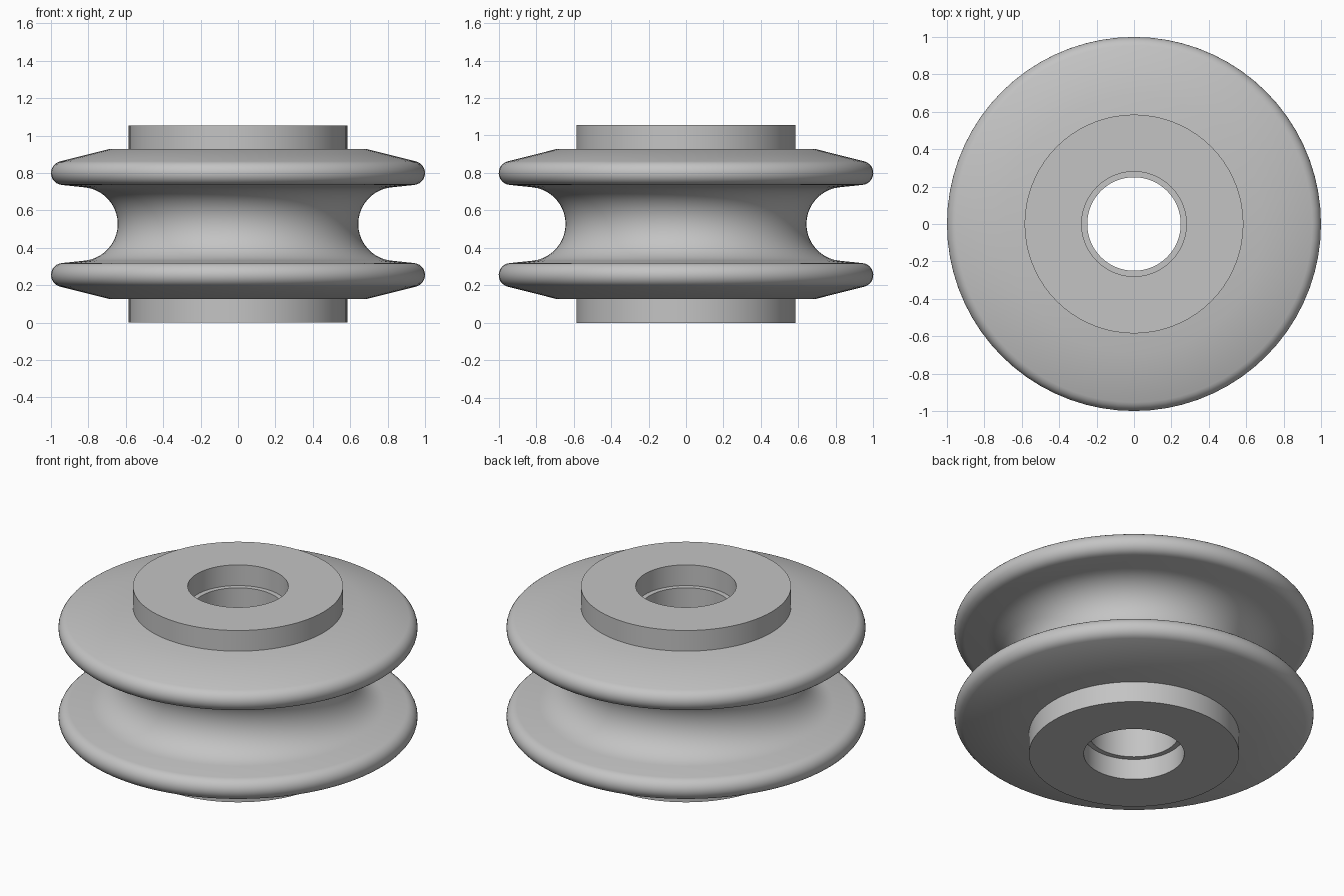
import bpy
import bmesh
from math import cos, sin, pi, radians

SEGMENTS = 72
MID = 0.5275            # height of the mirror plane
FLANGE_TOP = 0.928
HUB_TOP = 1.055

cube = bpy.data.objects.get("Cube")
if cube:
    bpy.data.objects.remove(cube, do_unlink=True)

grey = bpy.data.materials.new("grey_metal")
grey.use_nodes = True
colour = (0.55, 0.55, 0.55, 1.0)
grey.diffuse_color = colour
grey.node_tree.nodes["Principled BSDF"].inputs["Base Color"].default_value = colour


def arc(cx, cz, radius, start, end, steps):
    """Profile points (radius, height) along an arc, angles in degrees."""
    angles = [radians(start + (end - start) * i / steps) for i in range(steps + 1)]
    return [(cx + radius * cos(a), cz + radius * sin(a)) for a in angles]


def revolve(name, profile):
    """Turn a closed profile about the z axis into a solid."""
    bm = bmesh.new()
    rings = [[bm.verts.new((r * cos(2 * pi * s / SEGMENTS), r * sin(2 * pi * s / SEGMENTS), z))
              for s in range(SEGMENTS)] for r, z in profile]
    for a, b in zip(rings, rings[1:] + rings[:1]):
        for s in range(SEGMENTS):
            t = (s + 1) % SEGMENTS
            bm.faces.new((a[s], a[t], b[t], b[s]))
    bmesh.ops.recalc_face_normals(bm, faces=bm.faces)
    mesh = bpy.data.meshes.new(name)
    bm.to_mesh(mesh)
    bm.free()
    mesh.materials.append(grey)
    obj = bpy.data.objects.new(name, mesh)
    bpy.context.collection.objects.link(obj)
    bpy.ops.object.select_all(action="DESELECT")
    obj.select_set(True)
    bpy.context.view_layer.objects.active = obj
    bpy.ops.object.shade_smooth_by_angle(angle=radians(30))
    return obj


# Grooved wheel: half profile from groove bottom over the rim to the bore, then mirrored
upper = arc(0.84, MID, 0.197, 180, 96, 10)
upper += arc(0.936, 0.80, 0.064, -84, 74, 12)
upper += [(0.69, FLANGE_TOP), (0.25, FLANGE_TOP)]
lower = [(r, 2 * MID - z) for r, z in reversed(upper[1:])]
revolve("grooved_wheel", upper + lower)

# Flat hub rings above and below the wheel
for name, low, high in (("upper_hub_ring", FLANGE_TOP, HUB_TOP),
                        ("lower_hub_ring", 0.0, 2 * MID - FLANGE_TOP)):
    revolve(name, [(0.28, low), (0.585, low), (0.585, high), (0.28, high)])
